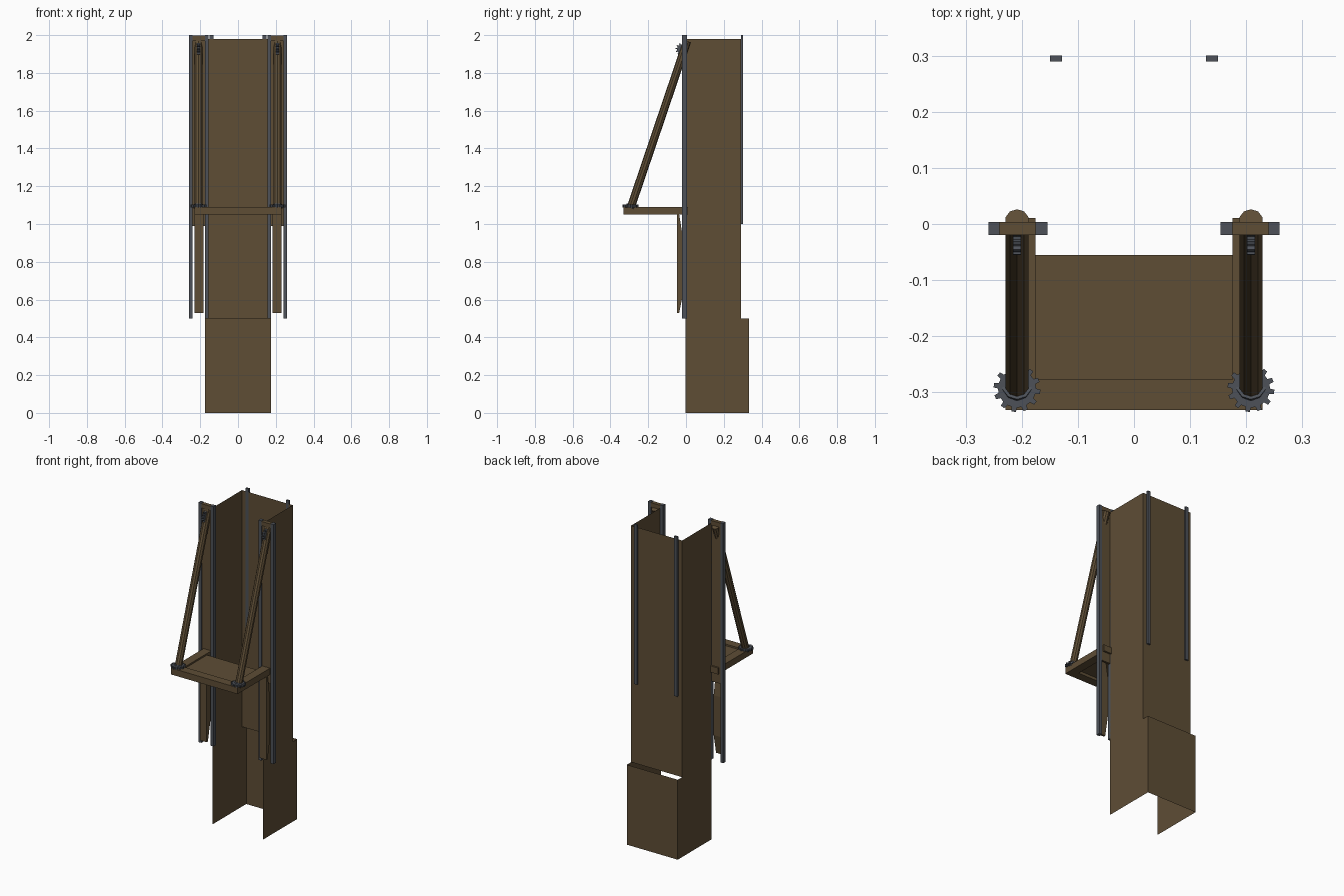
import bpy, bmesh, math
from mathutils import Vector

if "Cube" in bpy.data.objects:
    bpy.data.objects.remove(bpy.data.objects["Cube"])


def material(name, rgb):
    m = bpy.data.materials.new(name)
    m.diffuse_color = (*rgb, 1)
    m.use_nodes = True
    m.node_tree.nodes["Principled BSDF"].inputs["Base Color"].default_value = m.diffuse_color
    return m


BROWN = material("brown_paint", (0.112, 0.075, 0.036))
STEEL = material("grey_steel", (0.074, 0.083, 0.099))


def finish(name, bm, mat, fix_normals=True):
    if fix_normals:
        bmesh.ops.recalc_face_normals(bm, faces=bm.faces)
    me = bpy.data.meshes.new(name)
    bm.to_mesh(me)
    bm.free()
    me.materials.append(mat)
    ob = bpy.data.objects.new(name, me)
    bpy.context.collection.objects.link(ob)
    return ob


def box(name, mat, x, y, z):
    bm = bmesh.new()
    bmesh.ops.create_cube(bm, size=1)
    for v in bm.verts:
        v.co = [(r[0] + r[1]) / 2 + c * (r[1] - r[0]) for r, c in zip((x, y, z), v.co)]
    return finish(name, bm, mat)


def prism(name, mat, points, offset):
    """Extrude a closed outline along an offset."""
    bm = bmesh.new()
    face = bm.faces.new([bm.verts.new(p) for p in points])
    ext = bmesh.ops.extrude_face_region(bm, geom=[face])["geom"]
    bmesh.ops.translate(bm, vec=offset, verts=[g for g in ext if isinstance(g, bmesh.types.BMVert)])
    return finish(name, bm, mat)


def rod(name, mat, a, b, radius, sides):
    a, b = Vector(a), Vector(b)
    bm = bmesh.new()
    bmesh.ops.create_cone(bm, cap_ends=True, segments=sides, radius1=radius,
                          radius2=radius, depth=(b - a).length)
    rot = (b - a).to_track_quat('Z', 'Y')
    for v in bm.verts:
        v.co = rot @ v.co + (a + b) / 2
    return finish(name, bm, mat)


def gear_outline(teeth, inner, outer):
    pts = []
    for i in range(teeth):
        for f, r in ((0, inner), (0.45, inner), (0.55, outer), (0.9, outer)):
            a = 2 * math.pi * (i + f) / teeth
            pts.append((r * math.cos(a), r * math.sin(a)))
    return pts


def shell(name, depth, z0, z1):
    """Thin sheet casing, open at the front."""
    bm = bmesh.new()
    outline = [(-0.176, -0.003), (-0.176, depth), (0.176, depth), (0.176, -0.003)]
    lo = [bm.verts.new((x, y, z0)) for x, y in outline]
    hi = [bm.verts.new((x, y, z1)) for x, y in outline]
    for i in range(3):
        bm.faces.new((lo[i + 1], lo[i], hi[i], hi[i + 1]))
    finish(name, bm, BROWN, False)


# Casing: shallow upper sheet and deeper lower sheet
shell("upper_casing", 0.29, 0.5, 1.98)
shell("lower_casing", 0.333, 0.0, 0.5)

# Folding shelf: front beam and recessed panel
box("shelf_front_beam", BROWN, (-0.23, 0.23), (-0.332, -0.278), (1.05, 1.09))
box("shelf_panel", BROWN, (-0.176, 0.176), (-0.278, -0.055), (1.068, 1.08))

for side, s in (("left", -1), ("right", 1)):
    def sbox(name, mat, x0, x1, y, z):
        box(f"{side}_{name}", mat, sorted((s * x0, s * x1)), y, z)

    # Rails on the back and front
    sbox("back_rail", STEEL, 0.129, 0.15, (0.29, 0.301), (1.0, 2.0))
    sbox("inner_front_rail", STEEL, 0.155, 0.176, (-0.02, 0.004), (0.5, 2.0))
    sbox("outer_front_rail", STEEL, 0.24, 0.26, (-0.02, 0.004), (0.5, 2.0))
    # Plate between the front rails with a cap on top
    sbox("rail_plate", BROWN, 0.176, 0.24, (-0.012, 0.0), (0.99, 1.97))
    sbox("rail_cap", BROWN, 0.176, 0.24, (-0.02, 0.004), (1.97, 1.997))
    # Shelf arm and the hanging leg with its tapered web
    sbox("shelf_arm", BROWN, 0.176, 0.23, (-0.278, 0.011), (1.05, 1.09))
    sbox("leg_plate", BROWN, 0.183, 0.23, (-0.048, -0.036), (0.53, 1.05))
    prism(f"{side}_leg_web", BROWN,
          [(s * 0.183, -0.036, 1.05), (s * 0.183, -0.012, 0.9),
           (s * 0.183, -0.012, 0.65), (s * 0.183, -0.036, 0.53)], (s * 0.047, 0, 0))
    # Slanted strut and its collar
    x = s * 0.209
    bottom, top = Vector((x, -0.293, 1.085)), Vector((x, 0.006, 1.968))
    rod(f"{side}_strut", BROWN, bottom, top, 0.0215, 10)
    rod(f"{side}_strut_collar", STEEL, bottom, bottom.lerp(top, 0.018), 0.027, 10)
    # Toothed wheels at the foot and head of the strut
    prism(f"{side}_foot_gear", STEEL,
          [(x + a, -0.294 + b, 1.088) for a, b in gear_outline(12, 0.034, 0.042)], (0, 0, 0.014))
    prism(f"{side}_head_gear", STEEL,
          [(x - 0.007, -0.022 + a, 1.925 + b) for a, b in gear_outline(12, 0.025, 0.033)],
          (0.014, 0, 0))
